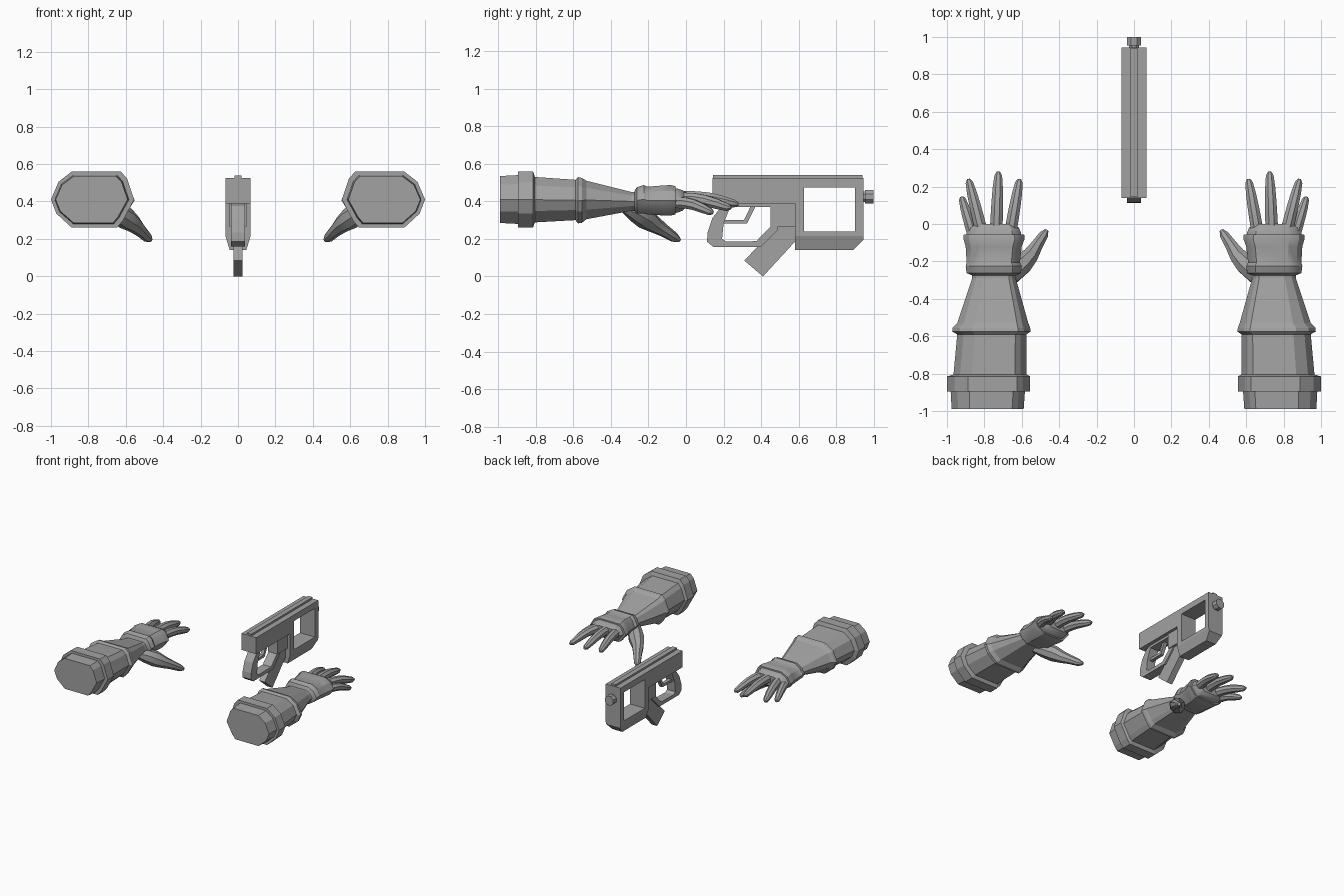
import bpy, bmesh, math
from mathutils import Vector

if "Cube" in bpy.data.objects:
    bpy.data.objects.remove(bpy.data.objects["Cube"])

grey = bpy.data.materials.new("mid_grey")
grey.diffuse_color = (0.36, 0.36, 0.36, 1)
grey.use_nodes = True
grey.node_tree.nodes["Principled BSDF"].inputs["Base Color"].default_value = grey.diffuse_color


def finish(name, bm, mirror=False, smooth=False):
    bmesh.ops.recalc_face_normals(bm, faces=bm.faces)
    me = bpy.data.meshes.new(name)
    bm.to_mesh(me)
    bm.free()
    me.materials.append(grey)
    ob = bpy.data.objects.new(name, me)
    bpy.context.collection.objects.link(ob)
    if smooth:
        bpy.ops.object.select_all(action='DESELECT')
        ob.select_set(True)
        bpy.context.view_layer.objects.active = ob
        bpy.ops.object.shade_smooth_by_angle(angle=math.radians(30))
    if mirror:
        ob.modifiers.new("mirror", 'MIRROR').use_mirror_merge = False
    return ob


def loft(bm, rings):
    """Skin a list of point rings and cap both ends."""
    vs = [[bm.verts.new(p) for p in r] for r in rings]
    n = len(vs[0])
    for a, b in zip(vs, vs[1:]):
        for i in range(n):
            j = (i + 1) % n
            bm.faces.new((a[i], a[j], b[j], b[i]))
    bm.faces.new(vs[0][::-1])
    bm.faces.new(vs[-1])


def prism(profile, half):
    """Extrude a side (y, z) profile across x."""
    bm = bmesh.new()
    loft(bm, [[(x, y, z) for y, z in profile] for x in (-half, half)])
    return bm


def box(half, y0, y1, z0, z1):
    return prism([(y0, z0), (y1, z0), (y1, z1), (y0, z1)], half)


def cut(ob, bm):
    cutter = finish(ob.name + "_cutter", bm)
    cutter.hide_render = True
    cutter.hide_set(True)
    mod = ob.modifiers.new("opening", 'BOOLEAN')
    mod.operation = 'DIFFERENCE'
    mod.solver = 'EXACT'
    mod.object = cutter


# Cross-section shared by sleeve and glove, in half-size units
SECTION = [(-1, 0), (-.82, .63), (-.5, 1), (.68, 1), (.83, .75), (1, 0),
           (.73, -.75), (.59, -1), (-.5, -1), (-.87, -.5)]


def arm_part(name, stations, smooth=False):
    """Stations are (y, x min, x max, z min, z max)."""
    bm = bmesh.new()
    loft(bm, [[((a + b) / 2 + u * (b - a) / 2, y, (c + d) / 2 + v * (d - c) / 2)
               for u, v in SECTION] for y, a, b, c, d in stations])
    return finish(name, bm, True, smooth)


# Sleeve with raised end band and flared ridge
arm_part("sleeve", [
    (-.99, -.975, -.59, .285, .535), (-.895, -.98, -.583, .28, .54),
    (-.895, -1, -.555, .26, .56), (-.815, -1, -.555, .26, .56),
    (-.805, -.965, -.575, .288, .53), (-.59, -.945, -.575, .30, .515),
    (-.575, -.972, -.553, .283, .53), (-.555, -.97, -.555, .285, .525),
    (-.53, -.945, -.565, .305, .51), (-.29, -.865, -.632, .35, .45),
    (-.23, -.865, -.63, .35, .45)])

# Glove back with cuff edges
arm_part("glove", [
    (-.275, -.865, -.635, .35, .455), (-.262, -.895, -.605, .335, .475),
    (-.225, -.90, -.60, .335, .487), (-.205, -.895, -.61, .33, .478),
    (-.12, -.90, -.60, .325, .485), (-.08, -.912, -.585, .325, .487),
    (-.055, -.91, -.587, .33, .48)], True)

# Knuckle block between glove and fingers
arm_part("palm_front", [
    (-.10, -.90, -.60, .335, .475), (-.045, -.895, -.605, .34, .468),
    (-.02, -.885, -.615, .35, .46), (.0, -.85, -.64, .37, .45)], True)


def digit(name, path, sides=8):
    """Tapered tube along (x, y, z, radius) points."""
    pts = [Vector(p[:3]) for p in path]
    rings = []
    for i, p in enumerate(pts):
        t = (pts[min(i + 1, len(pts) - 1)] - pts[max(i - 1, 0)]).normalized()
        side = t.cross(Vector((0, 0, 1))).normalized()
        up = side.cross(t)
        r = path[i][3]
        rings.append([p + side * r * math.cos(2 * math.pi * (k + .5) / sides)
                      + up * r * math.sin(2 * math.pi * (k + .5) / sides)
                      for k in range(sides)])
    bm = bmesh.new()
    loft(bm, rings)
    finish(name, bm, True, True)


# Fingers: base, tip, base radius
FINGERS = {
    "little_finger": ((-.86, -.06, .395), (-.922, .145, .34), .033),
    "ring_finger": ((-.815, -.04, .415), (-.885, .24, .365), .036),
    "middle_finger": ((-.737, -.04, .42), (-.725, .28, .385), .037),
    "index_finger": ((-.66, -.04, .415), (-.612, .24, .375), .036)}
for name, (a, b, r) in FINGERS.items():
    a, b = Vector(a), Vector(b)
    path = []
    for t, k, arch in ((0, 1, 0), (.3, .95, .012), (.5, .9, .014),
                       (.72, .8, .008), (.93, .6, 0), (1, .25, 0)):
        p = a.lerp(b, t)
        path.append((p.x, p.y, p.z + arch, r * k))
    digit(name, path)

digit("thumb", [
    (-.70, -.33, .37, .03), (-.655, -.27, .345, .055), (-.60, -.215, .31, .06),
    (-.555, -.17, .277, .046), (-.52, -.115, .243, .034),
    (-.485, -.062, .208, .027), (-.468, -.035, .193, .012)])

# Gun body: long receiver with open rear frame
bm = prism([(.14, .39), (.58, .39), (.58, .14), (.89, .14), (.945, .195),
            (.945, .525), (.14, .525)], .067)
bmesh.ops.bisect_plane(bm, geom=bm.verts[:] + bm.edges[:] + bm.faces[:],
                       plane_co=(0, 0, .215), plane_no=(0, 0, 1))
for v in bm.verts:
    if v.co.z < .21:
        v.co.x *= 1 - (.215 - v.co.z) * 4.5
body = finish("gun_body", bm)
cut(body, box(.2, .63, .90, .24, .475))

# Top rail
finish("top_rail", box(.02, .145, .94, .52, .54))

# Rear knob
bm = bmesh.new()
loft(bm, [[(r * math.cos(math.pi * (k + .5) / 4), y,
            .425 + r * math.sin(math.pi * (k + .5) / 4)) for k in range(8)]
          for y, r in ((.93, .03), (.955, .03), (.955, .04), (1.0, .04))])
finish("rear_knob", bm)

# Trigger guard
guard = finish("trigger_guard", prism(
    [(.24, .395), (.19, .375), (.14, .31), (.115, .235), (.112, .185),
     (.145, .158), (.40, .158), (.49, .25), (.49, .395)], .038))
cut(guard, prism([(.235, .37), (.45, .37), (.45, .265), (.375, .188),
                  (.215, .185), (.192, .2), (.2, .28)], .2))

# Trigger
finish("trigger", prism([(.195, .282), (.325, .282), (.372, .375), (.345, .375),
                         (.31, .302), (.2, .302)], .014))

# Grip and slanted handle
finish("grip", box(.045, .45, .585, .265, .395))
finish("handle", prism([(.31, .085), (.41, 0), (.585, .19), (.585, .27),
                        (.49, .27)], .025))
